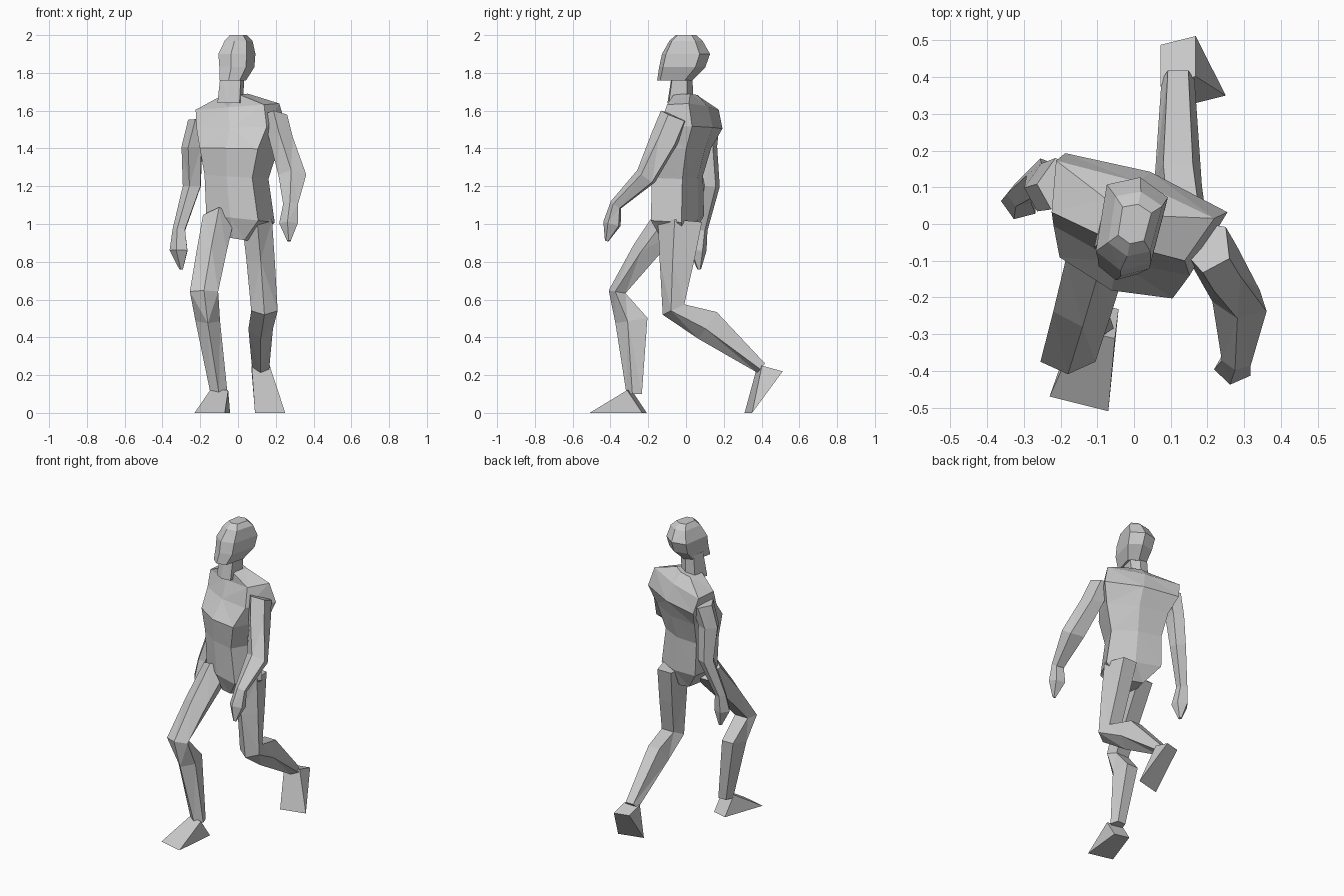
import bpy, bmesh
from math import atan2, cos, sin, pi, radians, copysign
from mathutils import Matrix, Vector

default_cube = bpy.data.objects.get("Cube")
if default_cube:
    bpy.data.objects.remove(default_cube, do_unlink=True)

# Single plain clay colour
clay = bpy.data.materials.new("clay_grey")
clay.use_nodes = True
clay_colour = (0.6, 0.6, 0.6, 1)
clay.diffuse_color = clay_colour
clay.node_tree.nodes["Principled BSDF"].inputs["Base Color"].default_value = clay_colour


def finish(name, bm):
    """Turn the mesh under construction into a flat-shaded object."""
    bmesh.ops.recalc_face_normals(bm, faces=bm.faces)
    mesh = bpy.data.meshes.new(name)
    bm.to_mesh(mesh)
    bm.free()
    mesh.materials.append(clay)
    part = bpy.data.objects.new(name, mesh)
    bpy.context.collection.objects.link(part)


def cross_section(sides, squareness, front_width):
    """Regular polygon with a ridge at the front; lower squareness gives boxier sides."""
    angles = [2 * pi * i / sides - pi / 2 for i in range(sides)]
    reach = max(cos(angle) for angle in angles)
    section = []
    for angle in angles:
        x, y = cos(angle) / reach, sin(angle)
        if y < 0:
            x *= front_width
        section.append(Vector((x, copysign(abs(y) ** squareness, y), 0)))
    return section


def loft(name, stations, sides=5, squareness=1, front_width=1, yaw=0, rolls=(0, 0), level=False):
    """Skin a section down through stations of (x, y, z, width, depth).
    Each ring leans square to the path unless level is set; rolls raise the left side."""
    bm = bmesh.new()
    section = cross_section(sides, squareness, front_width)
    centres = [Vector(station[:3]) for station in stations]
    last = len(stations) - 1
    rings = []
    for i, (x, y, z, width, depth) in enumerate(stations):
        path = centres[min(i + 1, last)] - centres[max(i - 1, 0)]
        lean = 0 if level else atan2(path.y, -path.z)
        roll = rolls[0] + (rolls[1] - rolls[0]) * i / last
        turn = (Matrix.Rotation(radians(-roll), 3, "Y") @ Matrix.Rotation(radians(yaw), 3, "Z")
                @ Matrix.Rotation(lean, 3, "X"))
        size = Matrix.Diagonal((width / 2, depth / 2, 1))
        rings.append([bm.verts.new(centres[i] + turn @ size @ corner) for corner in section])
    for upper, lower in zip(rings, rings[1:]):
        for i in range(sides):
            j = (i + 1) % sides
            bm.faces.new((upper[i], upper[j], lower[j], lower[i]))
    bm.faces.new(rings[0])
    bm.faces.new(rings[-1])
    bmesh.ops.triangulate(bm, faces=bm.faces)
    finish(name, bm)


def foot(name, ankle, heel, toe, across):
    """Wedge between three edges, widest at the toe."""
    bm = bmesh.new()
    across = Vector(across)
    for centre, spread in ((ankle, 0.6), (heel, 0.6), (toe, 1)):
        for side in (-spread, spread):
            bm.verts.new(Vector(centre) + across * side)
    bmesh.ops.convex_hull(bm, input=bm.verts)
    finish(name, bm)


# Trunk, turned so that the left shoulder leads, with hips rolled against the shoulders
loft("trunk", [
    (-.03, 0, 1.68, .14, .13),
    (-.02, .03, 1.62, .46, .18),
    (0, .02, 1.51, .47, .26),
    (-.01, -.04, 1.4, .39, .3),
    (-.02, -.05, 1.25, .32, .24),
    (0, -.05, 1.03, .35, .24),
    (0, -.05, .92, .14, .16),
], sides=6, squareness=.4, front_width=.84, yaw=-20, rolls=(7, -9), level=True)

# Neck and head, looking a little to the right
loft("neck", [
    (-.03, -.02, 1.8, .11, .11),
    (-.04, -.03, 1.64, .12, .14),
], sides=6, squareness=.5, yaw=-12, level=True)
loft("head", [
    (0, 0, 2, .08, .11),
    (0, 0, 1.97, .13, .18),
    (-.01, 0, 1.9, .17, .26),
    (-.01, -.02, 1.83, .16, .25),
    (-.03, -.06, 1.76, .12, .19),
], sides=6, squareness=.5, front_width=.9, yaw=-12, level=True)

# Left arm swings forward, right arm hangs back; each ends in a pointed hand
loft("left_arm", [
    (.2, -.06, 1.57, .13, .16),
    (.23, -.11, 1.45, .13, .16),
    (.29, -.21, 1.25, .15, .12),
    (.28, -.37, 1.1, .08, .07),
    (.27, -.39, 1, .1, .1),
    (.27, -.42, .91, .02, .02),
], yaw=-10)
loft("right_arm", [
    (-.2, .11, 1.55, .12, .15),
    (-.24, .1, 1.41, .11, .14),
    (-.24, .13, 1.2, .1, .1),
    (-.31, .08, .97, .07, .07),
    (-.31, .06, .86, .1, .1),
    (-.3, .07, .76, .02, .02),
], yaw=-20)

# Left leg trails with its shin lifted, right leg strides forward
loft("left_leg", [
    (.1, -.02, 1.02, .16, .26),
    (.12, -.04, .8, .15, .2),
    (.14, -.06, .55, .14, .14),
    (.12, .12, .47, .13, .19),
    (.12, .4, .24, .09, .07),
])
loft("right_leg", [
    (-.1, -.07, 1.03, .17, .19),
    (-.14, -.22, .84, .16, .15),
    (-.18, -.36, .64, .15, .1),
    (-.16, -.28, .49, .13, .19),
    (-.1, -.27, .1, .09, .09),
])

# Feet: left hangs toe down, right is flat on the ground
foot("left_foot", ankle=(.12, .39, .25), heel=(.12, .5, .22), toe=(.17, .33, 0),
     across=(.08, .02, 0))
foot("right_foot", ankle=(-.1, -.3, .12), heel=(-.09, -.22, 0), toe=(-.15, -.49, 0),
     across=(.08, -.02, 0))
